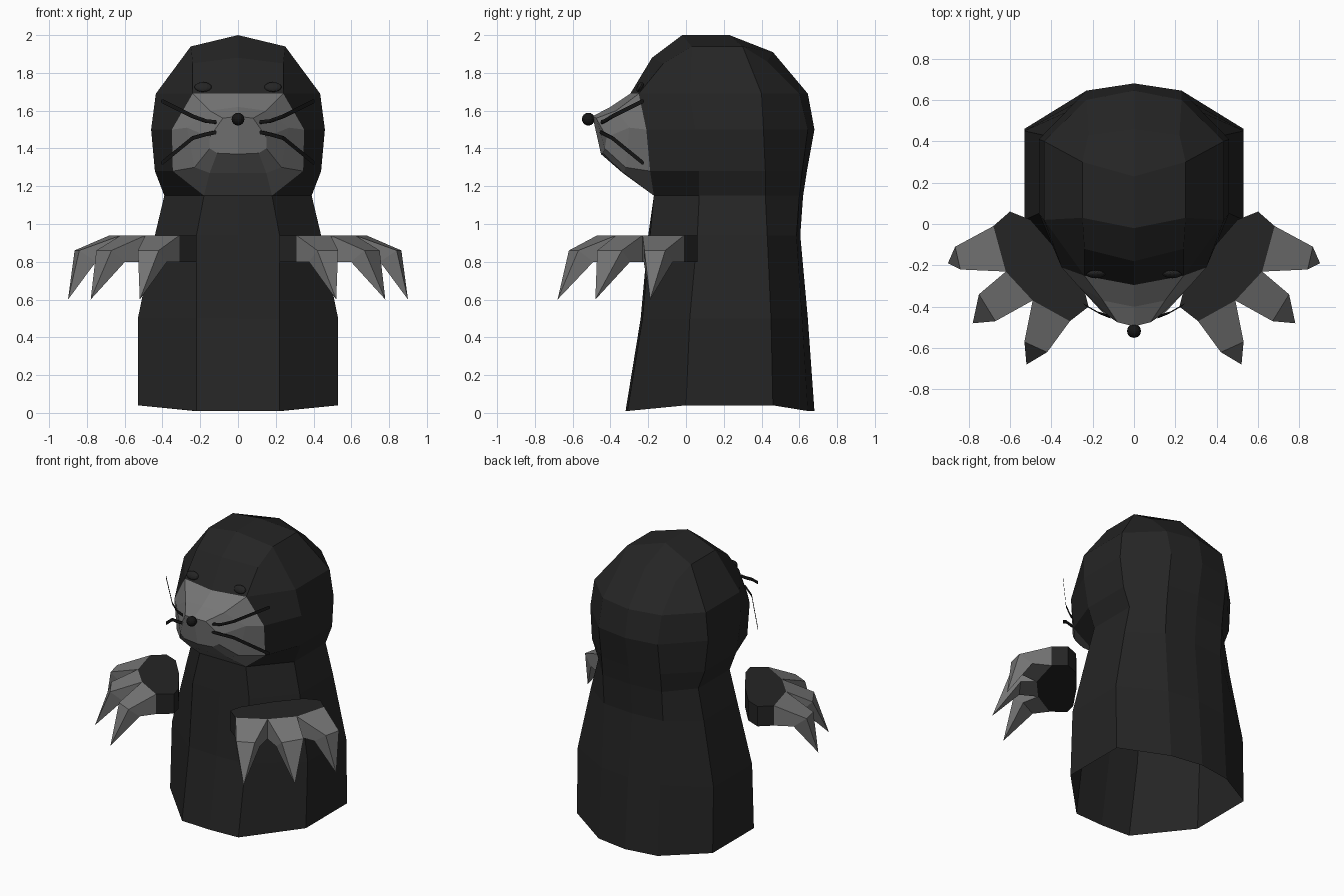
import bpy, bmesh, math
from mathutils import Vector

if "Cube" in bpy.data.objects:
    bpy.data.objects.remove(bpy.data.objects["Cube"])


def material(name, v):
    m = bpy.data.materials.new(name)
    m.diffuse_color = (v, v, v, 1)
    m.use_nodes = True
    m.node_tree.nodes["Principled BSDF"].inputs["Base Color"].default_value = m.diffuse_color
    return m


FUR = material("dark fur", 0.018)
SKIN = material("grey skin", 0.18)
BLACK = material("near black", 0.008)


def finish(name, bm, mats, mirror=True):
    bmesh.ops.remove_doubles(bm, verts=bm.verts, dist=0.0005)
    bmesh.ops.recalc_face_normals(bm, faces=bm.faces)
    me = bpy.data.meshes.new(name)
    bm.to_mesh(me)
    bm.free()
    for m in mats:
        me.materials.append(m)
    ob = bpy.data.objects.new(name, me)
    bpy.context.collection.objects.link(ob)
    if mirror:
        mod = ob.modifiers.new("mirror", 'MIRROR')
        mod.use_mirror_merge = True
        mod.merge_threshold = 0.001
    return ob


# Body: half rings, front centre round to back centre
def ring(z, f, fs, sf, sb, bs, b, dz=0.0):
    return [(0, f, z), (*fs, z), (*sf, z + dz), (*sb, z + dz), (*bs, z), (0, b, z)]


rings = [
    ring(0.01, -.32, (.22, -.31), (.53, 0), (.53, .46), (.23, .645), .68, .03),
    ring(0.50, -.24, (.22, -.23), (.53, .02), (.53, .45), (.23, .615), .645),
    ring(0.94, -.20, (.22, -.19), (.44, .06), (.44, .43), (.23, .585), .605),
    ring(1.15, -.17, (.18, -.17), (.39, .07), (.39, .42), (.23, .60), .62),
    ring(1.28, -.19, (.345, -.19), (.44, .07), (.44, .42), (.23, .615), .64),
    ring(1.50, -.21, (.35, -.21), (.46, .05), (.46, .41), (.23, .645), .68),
    ring(1.69, -.295, (.24, -.25), (.435, .02), (.435, .40), (.23, .60), .645),
    [(0, -.18, 1.88), (.24, -.12, 1.85), (.25, .03, 1.94),
     (.25, .30, 1.94), (.22, .43, 1.86), (0, .46, 1.91)],
]
bm = bmesh.new()
R = [[bm.verts.new(p) for p in r] for r in rings]
for i in range(len(R) - 1):
    for j in range(5):
        if j == 0 and 3 <= i <= 5:      # opening for the muzzle
            continue
        bm.faces.new((R[i][j], R[i][j + 1], R[i + 1][j + 1], R[i + 1][j]))
# Crown
tf, tb = bm.verts.new((0, -.02, 2.0)), bm.verts.new((0, .23, 2.0))
t = R[-1]
bm.faces.new((t[0], t[1], t[2], tf))
bm.faces.new((tf, t[2], t[3], tb))
bm.faces.new((t[3], t[4], t[5], tb))
# Muzzle, drawn out from the opening to a blunt snout
edge = [R[6][0], R[6][1], R[5][1], R[4][1], R[3][1], R[3][0]]
mid = [(0, -.40, 1.62), (.15, -.37, 1.60), (.27, -.30, 1.51), (.23, -.32, 1.30),
       (.15, -.33, 1.27), (0, -.335, 1.27)]
tip = [(0, -.495, 1.57), (.08, -.475, 1.56), (.15, -.42, 1.46), (.15, -.43, 1.40),
       (.11, -.44, 1.375), (0, -.45, 1.37)]
mid = [bm.verts.new(p) for p in mid]
tip = [bm.verts.new(p) for p in tip]
muzzle = []
for a, b in ((edge, mid), (mid, tip)):
    for k in range(5):
        muzzle.append(bm.faces.new((a[k], a[k + 1], b[k + 1], b[k])))
muzzle.append(bm.faces.new(tip))
for f in muzzle:
    f.material_index = 1
bm.verts.index_update()
finish("body", bm, [FUR, SKIN])

# Palms: flat slabs
Z0, Z1 = 0.80, 0.94
outline = [(.60, .06), (.68, -.01), (.62, -.23), (.49, -.37), (.31, -.47),
           (.22, -.40), (.24, -.32), (.37, -.13), (.50, .02)]
bm = bmesh.new()
base = bm.faces.new([bm.verts.new((x, y, Z0)) for x, y in outline])
top = bmesh.ops.extrude_face_region(bm, geom=[base])
bmesh.ops.translate(bm, vec=(0, 0, Z1 - Z0),
                    verts=[v for v in top["geom"] if isinstance(v, bmesh.types.BMVert)])
if not any(abs(f.normal.z) > .9 and f.calc_center_median().z < Z0 + .01 for f in bm.faces):
    bm.faces.new([v for v in bm.verts if v.co.z < Z0 + .01])
finish("palm", bm, [FUR])

# Claws: base edge, knuckle edge and point
claws = [
    ((.68, -.01), (.62, -.23), (.865, -.11), (.84, -.22), (.90, -.19)),
    ((.62, -.23), (.49, -.37), (.75, -.34), (.67, -.47), (.78, -.48)),
    ((.49, -.37), (.31, -.47), (.53, -.57), (.42, -.62), (.52, -.68)),
]
bm = bmesh.new()
for a, b, c, d, e in claws:
    va, vb, vc, vd = (Vector(p) for p in (a, b, c, d))
    under = [va.lerp(vc, .6), vb.lerp(vd, .6)]
    at, bt = bm.verts.new((*a, Z1)), bm.verts.new((*b, Z1))
    al, bl = bm.verts.new((*a, Z0)), bm.verts.new((*b, Z0))
    ct, dt = bm.verts.new((*c, .86)), bm.verts.new((*d, .86))
    cl, dl = (bm.verts.new((*u, .80)) for u in under)
    p = bm.verts.new((*e, .60))
    for f in ((at, bt, dt, ct), (al, bl, dl, cl), (at, ct, cl, al), (bt, dt, dl, bl),
              (ct, dt, p), (dt, dl, p), (dl, cl, p), (cl, ct, p)):
        bm.faces.new(f)
finish("claws", bm, [SKIN])


# Nose and eyes
def ball(name, loc, scale, mat, mirror, tilt=0):
    bm = bmesh.new()
    bmesh.ops.create_uvsphere(bm, u_segments=12, v_segments=8, radius=1)
    bmesh.ops.scale(bm, vec=scale, verts=bm.verts)
    for v in bm.verts:
        y, z = v.co.y, v.co.z
        v.co.y = y * math.cos(tilt) - z * math.sin(tilt)
        v.co.z = y * math.sin(tilt) + z * math.cos(tilt)
    bmesh.ops.translate(bm, vec=loc, verts=bm.verts)
    return finish(name, bm, [mat], mirror)


ball("nose", (0, -.517, 1.555), (.034, .034, .034), BLACK, False)
ball("eye", (.185, -.243, 1.725), (.046, .016, .028), FUR, True, -.5)


# Whiskers: thin bent square rods
def whisker(name, pts, r=0.011):
    bm = bmesh.new()
    loops = []
    for p in pts:
        loops.append([bm.verts.new((p[0] + r * .7 * math.cos(a), p[1] + r * .7 * math.cos(a),
                                    p[2] + r * math.sin(a)))
                      for a in (i * math.pi / 3 for i in range(6))])
    for a, b in zip(loops, loops[1:]):
        for i in range(6):
            bm.faces.new((a[i], a[(i + 1) % 6], b[(i + 1) % 6], b[i]))
    bm.faces.new(loops[0])
    bm.faces.new(loops[-1])
    finish(name, bm, [BLACK])


whisker("upper_whisker", [(.12, -.445, 1.54), (.17, -.43, 1.545), (.24, -.39, 1.57), (.40, -.23, 1.65)])
whisker("lower_whisker", [(.12, -.45, 1.485), (.17, -.43, 1.475), (.24, -.39, 1.455), (.40, -.23, 1.325)])
